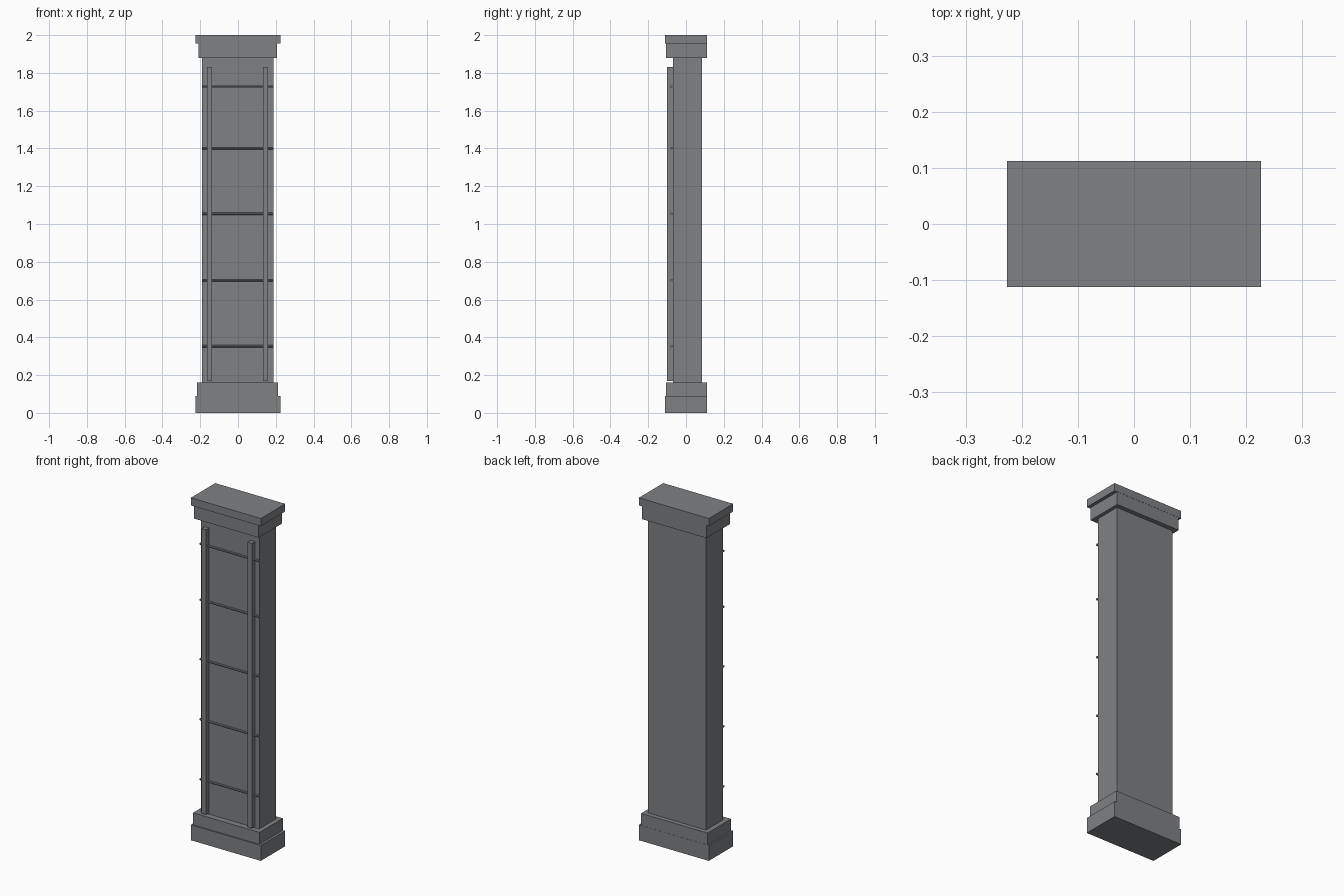
import bpy
import math

if "Cube" in bpy.data.objects:
    bpy.data.objects.remove(bpy.data.objects["Cube"])

stone = bpy.data.materials.new("slate grey")
stone.diffuse_color = (0.21, 0.22, 0.23, 1.0)
stone.use_nodes = True
stone.node_tree.nodes["Principled BSDF"].inputs["Base Color"].default_value = stone.diffuse_color


def box(name, x, y, z):
    """Box spanning the given (min, max) ranges."""
    bpy.ops.mesh.primitive_cube_add(size=1, location=[sum(r) / 2 for r in (x, y, z)])
    ob = bpy.context.object
    ob.name = name
    ob.scale = [r[1] - r[0] for r in (x, y, z)]
    bpy.ops.object.transform_apply(location=False, rotation=False, scale=True)
    ob.data.materials.append(stone)
    return ob


# Stepped base
box("base_plinth", (-0.226, 0.226), (-0.112, 0.112), (0, 0.09))
box("base_step", (-0.217, 0.212), (-0.105, 0.111), (0.09, 0.16))

# Shaft
box("shaft", (-0.19, 0.187), (-0.07, 0.085), (0.16, 1.88))

# Stepped capital
box("capital_step", (-0.21, 0.207), (-0.105, 0.111), (1.88, 1.955))
box("capital_slab", (-0.226, 0.226), (-0.112, 0.112), (1.955, 2.0))

# Upright rails on the front face
for side, x in (("left", -0.151), ("right", 0.146)):
    box(f"{side}_rail", (x - 0.0135, x + 0.0135), (-0.10, -0.07), (0.168, 1.832))

# Thin horizontal rods behind the rails
for i, z in enumerate((0.353, 0.703, 1.054, 1.402, 1.728)):
    bpy.ops.mesh.primitive_cylinder_add(
        vertices=8, radius=0.0065, depth=0.38,
        location=(-0.001, -0.076, z), rotation=(0, math.pi / 2, 0))
    rod = bpy.context.object
    rod.name = f"rod_{i + 1}"
    rod.data.materials.append(stone)
